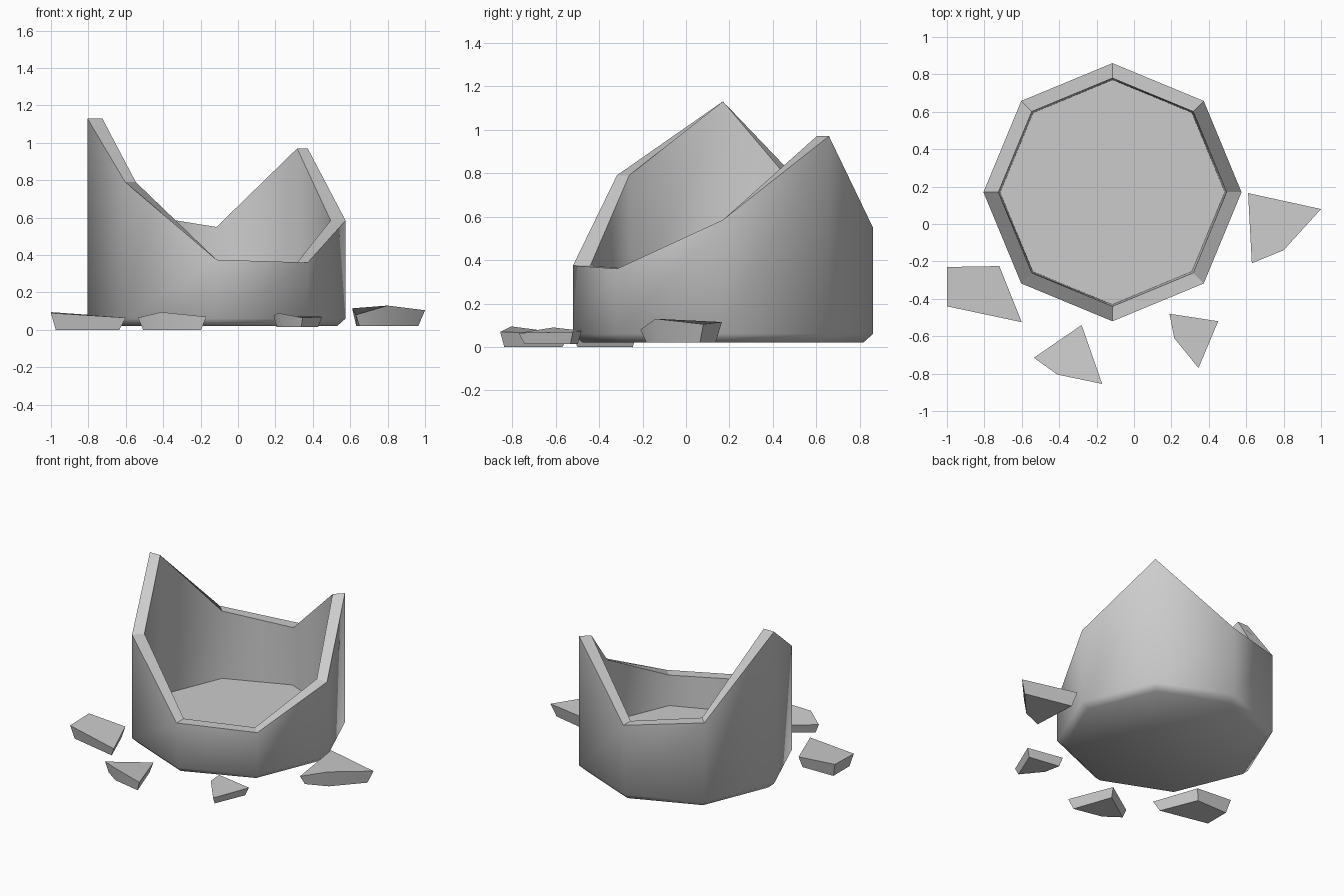
import bpy, math
from mathutils import Vector

cube = bpy.data.objects.get("Cube")
if cube:
    bpy.data.objects.remove(cube)

# One plain grey clay colour
clay = bpy.data.materials.new("grey clay")
clay.use_nodes = True
GREY = (0.6, 0.6, 0.6, 1)
clay.diffuse_color = GREY
bsdf = clay.node_tree.nodes["Principled BSDF"]
bsdf.inputs["Base Color"].default_value = GREY
bsdf.inputs["Roughness"].default_value = 0.8


def loft(name, rings, flat_bands=()):
    """Join counter-clockwise rings into a closed solid, bottom ring first."""
    n = len(rings[0])
    verts = [p for ring in rings for p in ring]
    faces, flat = [], []
    for band in range(len(rings) - 1):
        low, high = band * n, (band + 1) * n
        for i in range(n):
            j = (i + 1) % n
            faces.append((low + i, low + j, high + j, high + i))
            flat.append(band in flat_bands)
    last = (len(rings) - 1) * n
    faces.append(tuple(reversed(range(n))))
    faces.append(tuple(range(last, last + n)))
    flat += [False, True]

    mesh = bpy.data.meshes.new(name)
    mesh.from_pydata(verts, [], faces)
    mesh.materials.append(clay)
    obj = bpy.data.objects.new(name, mesh)
    bpy.context.collection.objects.link(obj)
    bpy.ops.object.select_all(action='DESELECT')
    obj.select_set(True)
    bpy.context.view_layer.objects.active = obj
    bpy.ops.object.shade_smooth_by_angle(angle=math.radians(60))
    for poly, is_flat in zip(mesh.polygons, flat):
        if is_flat:
            poly.use_smooth = False
    return obj


# Broken eight-sided pot: rim height at each corner, starting at +x
CENTRE = Vector((-0.115, 0.17, 0))
RIM = [0.585, 0.97, 0.55, 0.62, 1.13, 0.79, 0.375, 0.36]


def octagon(radius, heights):
    ring = []
    for i, z in enumerate(heights):
        a = math.tau * i / len(heights)
        ring.append(CENTRE + Vector((radius * math.cos(a), radius * math.sin(a), z)))
    return ring


loft("broken_pot", [
    octagon(0.645, [0.02] * 8),   # base
    octagon(0.69, [0.06] * 8),    # bevel
    octagon(0.69, RIM),           # outer rim
    octagon(0.61, RIM),           # inner rim
    octagon(0.60, [0.15] * 8),    # inside floor
], flat_bands=(2,))

# Shards lying around the pot: bottom height and top corners
SHARDS = {
    "shard_left": (0.02, [(0.61, 0.165, 0.115), (0.63, -0.21, 0.08),
                          (0.80, -0.14, 0.13), (1.0, 0.08, 0.105)]),
    "shard_front_left": (0.015, [(0.19, -0.48, 0.075), (0.215, -0.61, 0.09),
                                 (0.345, -0.77, 0.065), (0.45, -0.52, 0.07)]),
    "shard_front_right": (0.0, [(-0.28, -0.54, 0.06), (-0.535, -0.715, 0.065),
                                (-0.41, -0.805, 0.095), (-0.17, -0.855, 0.07)]),
    "shard_right": (0.0, [(-1.0, -0.23, 0.095), (-1.0, -0.44, 0.09),
                          (-0.60, -0.525, 0.065), (-0.72, -0.225, 0.075)]),
}
for name, (floor, corners) in SHARDS.items():
    top = [Vector(p) for p in corners]
    middle = sum(top, Vector()) / len(top)
    bottom = [middle.lerp(p, 0.85) for p in top]
    for p in bottom:
        p.z = floor
    loft(name, [bottom, top])
